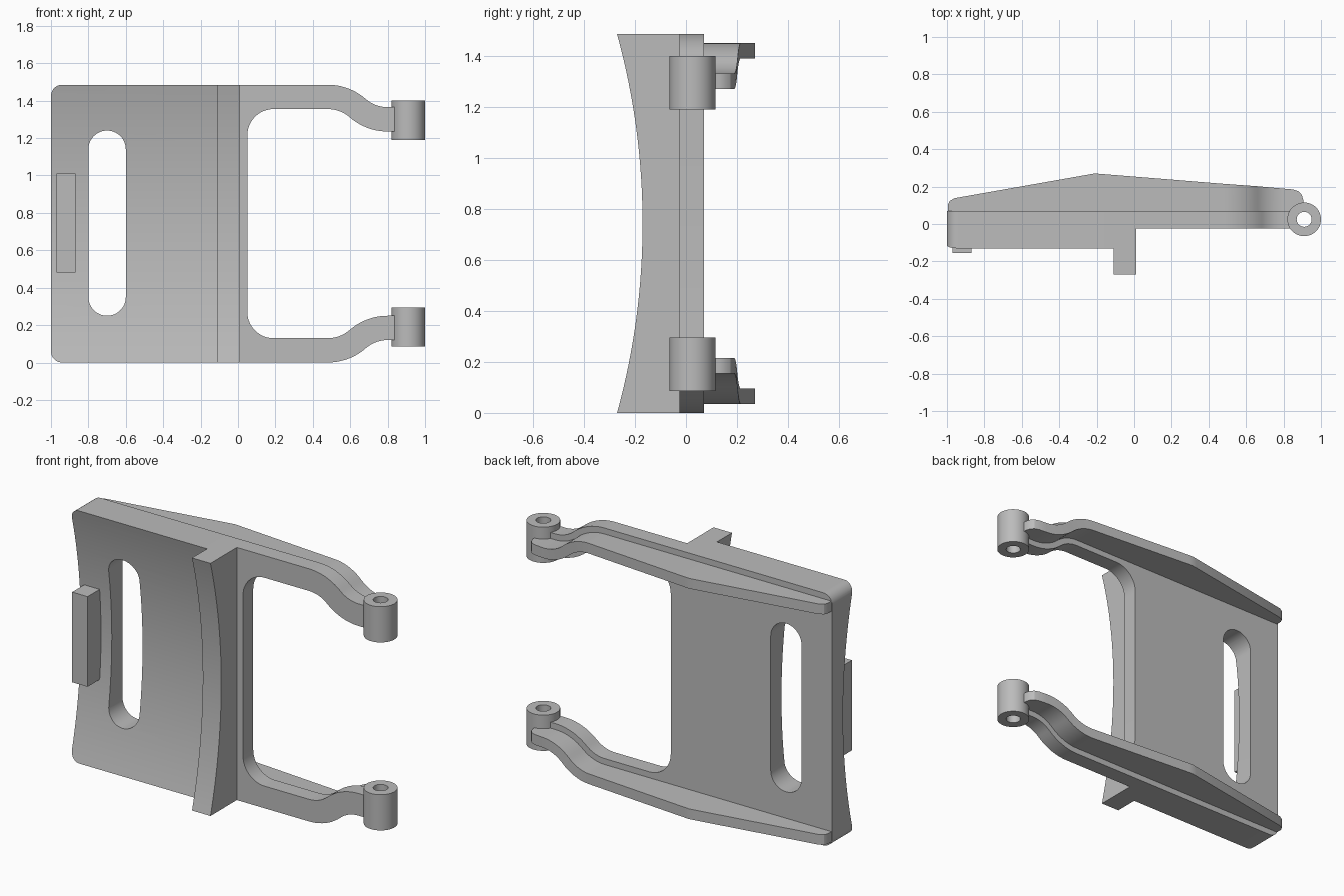
import bpy, bmesh
from math import sin, cos, pi, atan, sqrt

cube = bpy.data.objects.get("Cube")
if cube:
    bpy.data.objects.remove(cube)

H = 1.485            # overall height
BACK = 0.07          # back plane of the plate
ARM_FRONT = -0.025   # front plane of the arms

grey = bpy.data.materials.new("light_grey")
grey.use_nodes = True
grey.diffuse_color = (0.5, 0.5, 0.5, 1)
grey.node_tree.nodes["Principled BSDF"].inputs["Base Color"].default_value = (0.5, 0.5, 0.5, 1)


def finish(name, bm):
    bmesh.ops.remove_doubles(bm, verts=bm.verts, dist=1e-5)
    bmesh.ops.recalc_face_normals(bm, faces=bm.faces)
    mesh = bpy.data.meshes.new(name)
    bm.to_mesh(mesh)
    bm.free()
    mesh.materials.append(grey)
    ob = bpy.data.objects.new(name, mesh)
    bpy.context.collection.objects.link(ob)
    return ob


def activate(ob):
    bpy.ops.object.select_all(action='DESELECT')
    ob.select_set(True)
    bpy.context.view_layer.objects.active = ob


def smooth(ob):
    activate(ob)
    bpy.ops.object.shade_smooth_by_angle(angle=0.5)


def prism(name, pts, axis, lo, hi):
    """Extrude a closed outline along x (points y,z) or along y (points x,z)."""
    place = (lambda a, b, t: (t, a, b)) if axis == 'x' else (lambda a, b, t: (a, t, b))
    bm = bmesh.new()
    low = [bm.verts.new(place(a, b, lo)) for a, b in pts]
    high = [bm.verts.new(place(a, b, hi)) for a, b in pts]
    bm.faces.new(low)
    bm.faces.new(high)
    for i in range(len(pts)):
        j = (i + 1) % len(pts)
        bm.faces.new((low[i], low[j], high[j], high[i]))
    return finish(name, bm)


def arc(cx, cz, r, start, end, n=12):
    return [(cx + r * cos(start + (end - start) * i / n),
             cz + r * sin(start + (end - start) * i / n)) for i in range(n + 1)]


def boolean(ob, cutter, operation):
    mod = ob.modifiers.new("cut", 'BOOLEAN')
    mod.operation, mod.solver, mod.object = operation, 'EXACT', cutter
    activate(ob)
    bpy.ops.object.modifier_apply(modifier=mod.name)
    bpy.data.objects.remove(cutter)


def hollow_front(y_end, sag=0.10, n=40):
    """Side profile with a concave front and a flat back."""
    half = H / 2
    r = (half ** 2 + sag ** 2) / (2 * sag)
    front = []
    for i in range(n + 1):
        z = H * i / n
        front.append((y_end + sag - r + sqrt(r * r - (z - half) ** 2), z))
    return front + [(BACK, H), (BACK, 0)]


# Concave panel with rounded outer corners and a long slot
panel = prism("panel", hollow_front(-0.13), 'x', -1.0, -0.11)
rc = 0.06
outline = ([(0.2, -0.2), (0.2, H + 0.2), (-1 + rc, H + 0.2)]
           + arc(-1 + rc, H - rc, rc, pi / 2, pi)
           + arc(-1 + rc, rc, rc, pi, 1.5 * pi) + [(-1 + rc, -0.2)])
boolean(panel, prism("outline_cutter", outline, 'y', -0.5, 0.5), 'INTERSECT')
slot = arc(-0.70, 1.14, 0.10, 0, pi, 24) + arc(-0.70, 0.35, 0.10, pi, 2 * pi, 24)
boolean(panel, prism("slot_cutter", slot, 'y', -0.5, 0.5), 'DIFFERENCE')
smooth(panel)

# Raised lip beside the opening
smooth(prism("front_lip", hollow_front(-0.27), 'x', -0.11, 0.01))

# Small grip tab on the front
prism("grip_tab", [(-0.97, 0.48), (-0.87, 0.48), (-0.87, 1.01), (-0.97, 1.01)],
      'y', -0.155, 0.0)

# Centre line of the upper arm: straight, then an S-bend (x, z, slope)
TOP_Z, END_Z, X0, X1 = 1.42, 1.30, 0.48, 0.80
theta = 2 * atan((TOP_Z - END_Z) / (X1 - X0))
R = (X1 - X0) / (2 * sin(theta))
steps = [theta * i / 10 for i in range(11)]
bend = [(X0 + R * sin(a), TOP_Z - R * (1 - cos(a)), a) for a in steps]
bend += [(X1 - R * sin(a), END_Z + R * (1 - cos(a)), a) for a in reversed(steps[:-1])]


def offset(path, d):
    return [(x + d * sin(a), z + d * cos(a)) for x, z, a in path]


# Fork frame: both arms and the strip joining them
W = 0.065
upper = [(0.01, H)] + offset(bend, W) + [(0.84, END_Z + W), (0.84, END_Z - W)]
upper += offset(bend, -W)[::-1]
upper += arc(0.19, TOP_Z - W - 0.14, 0.14, pi / 2, pi)
lower = [(x, H - z) for x, z in reversed(upper)]
smooth(prism("fork_arms", upper + lower, 'y', ARM_FRONT, BACK))

# Back edge of the ribs as seen from above, rounded at both ends
edge = [(-0.994, 0.105), (-0.985, 0.123), (-0.96, 0.138), (-0.24, 0.265), (-0.21, 0.27),
        (-0.18, 0.268), (0.85, 0.185), (0.88, 0.175), (0.898, 0.155), (0.905, 0.13)]


def rib_back(x):
    for (xa, ya), (xb, yb) in zip(edge, edge[1:]):
        if x <= xb:
            return ya + (yb - ya) * (x - xa) / (xb - xa)
    return edge[-1][1]


def rib(name, flip):
    path = [(x, TOP_Z, 0) for x, y in edge if x < X0] + bend
    path += [(x, END_Z, 0) for x, y in edge if x > X1]
    bm = bmesh.new()
    rings = []
    for (x, z, a) in path:
        ring = []
        for d, outer in ((-0.03, 0), (0.03, 0), (0.03, 1), (-0.03, 1)):
            pz = z + d * cos(a)
            y = rib_back(x) if outer else BACK - 0.002
            ring.append(bm.verts.new((x + d * sin(a), y, H - pz if flip else pz)))
        rings.append(ring)
    for p, q in zip(rings, rings[1:]):
        for i in range(4):
            j = (i + 1) % 4
            bm.faces.new((p[i], p[j], q[j], q[i]))
    bm.faces.new(rings[0])
    bm.faces.new(rings[-1])
    smooth(finish(name, bm))


# Hollow hinge barrel at the end of an arm
def barrel(name, z0, z1):
    bm = bmesh.new()
    cx, cy = 0.91, 0.025
    prof = [bm.verts.new((cx + r, cy, z)) for r, z in
            ((0.04, z0), (0.09, z0), (0.09, z1), (0.04, z1))]
    edges = [bm.edges.new((prof[i], prof[(i + 1) % 4])) for i in range(4)]
    bmesh.ops.spin(bm, geom=prof + edges, cent=(cx, cy, 0), axis=(0, 0, 1),
                   angle=2 * pi, steps=48, use_duplicate=False)
    smooth(finish(name, bm))


for side, flip in (("upper", False), ("lower", True)):
    rib(side + "_back_rib", flip)
    z0, z1 = (H - 1.40, H - 1.19) if flip else (1.19, 1.40)
    barrel(side + "_hinge_barrel", z0, z1)
